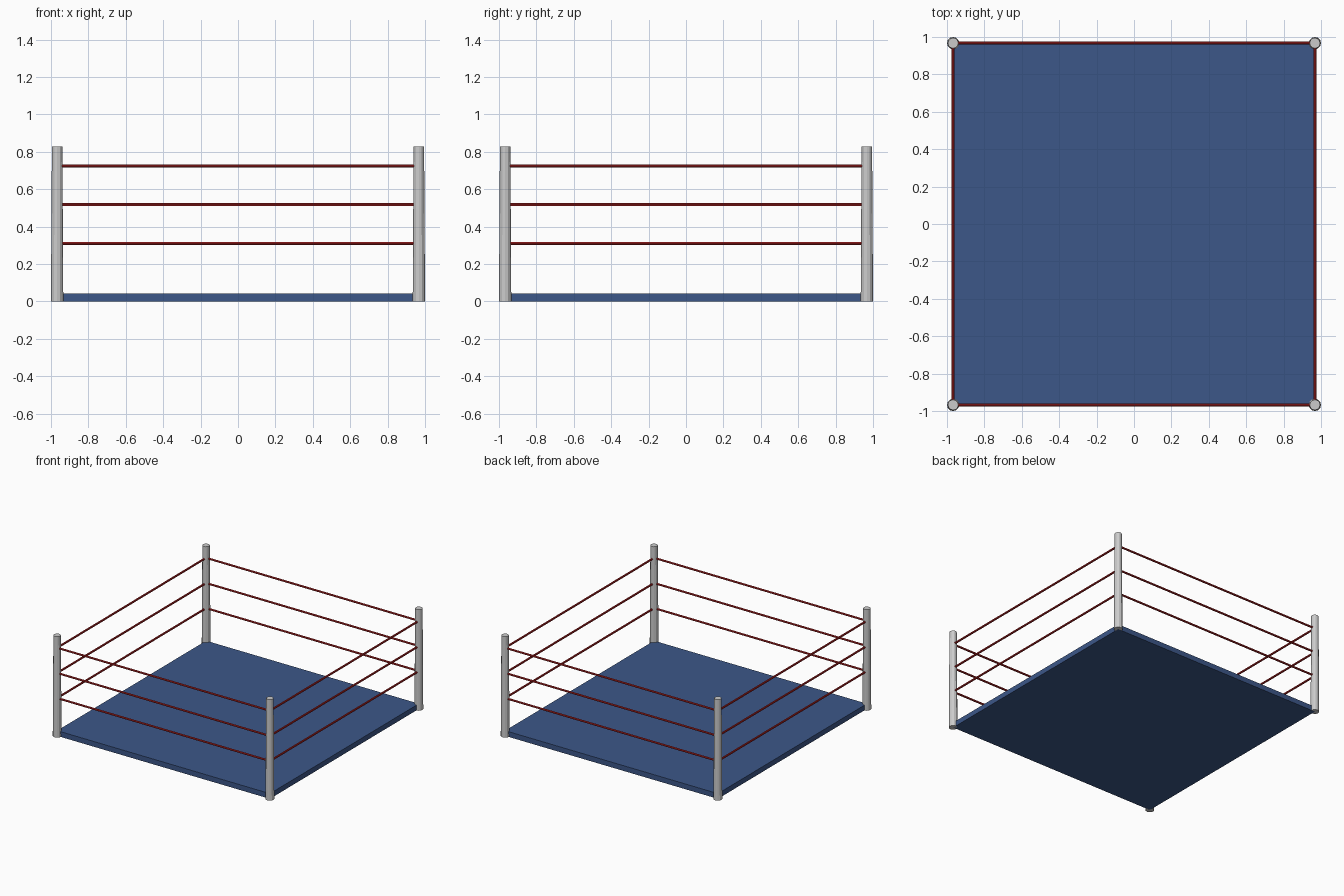
import bpy
from math import pi

if "Cube" in bpy.data.objects:
    bpy.data.objects.remove(bpy.data.objects["Cube"])

EDGE = 0.967      # distance from centre to posts, ropes and mat edge
MAT_H = 0.043
POST_H = 0.828


def material(name, color):
    m = bpy.data.materials.new(name)
    m.diffuse_color = color
    m.use_nodes = True
    m.node_tree.nodes["Principled BSDF"].inputs["Base Color"].default_value = m.diffuse_color
    return m


blue = material("canvas_blue", (0.045, 0.095, 0.25, 1))
red = material("rope_red", (0.5, 0.02, 0.02, 1))

# Canvas floor
bpy.ops.mesh.primitive_cube_add(size=1, location=(0, 0, MAT_H / 2))
mat = bpy.context.object
mat.name = "ring_floor"
mat.scale = (2 * EDGE, 2 * EDGE, MAT_H)
mat.data.materials.append(blue)

# Slightly tapered corner posts
for sx in (-1, 1):
    for sy in (-1, 1):
        bpy.ops.mesh.primitive_cone_add(
            vertices=12, radius1=0.033, radius2=0.028, depth=POST_H,
            location=(sx * EDGE, sy * EDGE, POST_H / 2))
        side = ("front" if sy < 0 else "back") + ("_left" if sx < 0 else "_right")
        bpy.context.object.name = "corner_post_" + side

# Three ropes along each side
SIDES = {
    "front": ((0, -EDGE), (0, pi / 2, 0)),
    "back": ((0, EDGE), (0, pi / 2, 0)),
    "left": ((-EDGE, 0), (pi / 2, 0, 0)),
    "right": ((EDGE, 0), (pi / 2, 0, 0)),
}
for level, z in (("low", 0.311), ("middle", 0.517), ("top", 0.724)):
    for side, ((x, y), rot) in SIDES.items():
        bpy.ops.mesh.primitive_cylinder_add(
            vertices=8, radius=0.008, depth=2 * EDGE,
            location=(x, y, z), rotation=rot)
        rope = bpy.context.object
        rope.name = f"{level}_rope_{side}"
        rope.data.materials.append(red)
